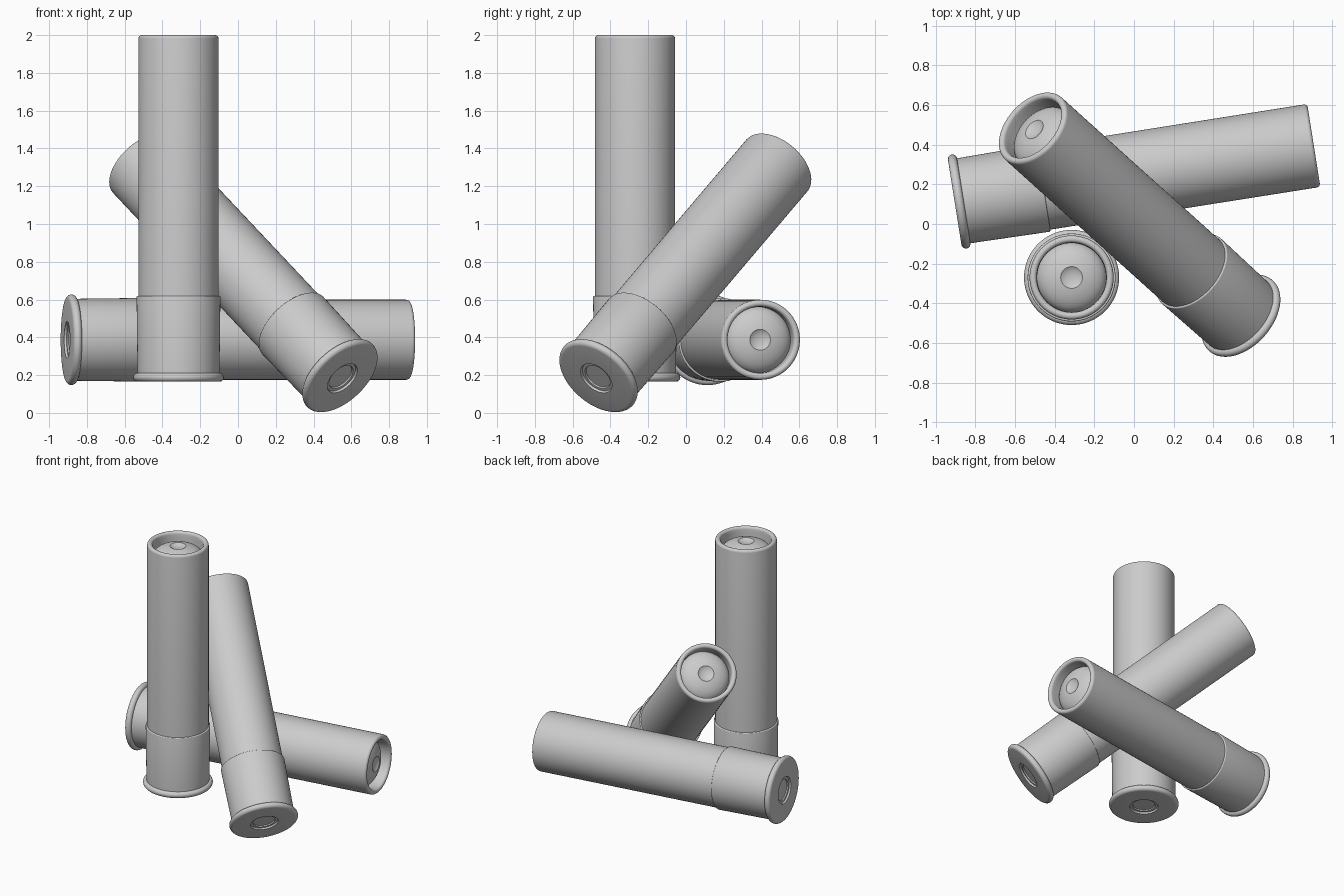
import bpy, bmesh, math
from mathutils import Matrix, Vector

cube = bpy.data.objects.get("Cube")
if cube:
    bpy.data.objects.remove(cube, do_unlink=True)

grey = bpy.data.materials.new("plain grey")
grey.use_nodes = True
grey.diffuse_color = (0.6, 0.6, 0.6, 1)
grey.node_tree.nodes["Principled BSDF"].inputs["Base Color"].default_value = (0.6, 0.6, 0.6, 1)

LENGTH = 1.835
SEGMENTS = 64


def arc(r, z, radius, start, end, steps=6):
    """Points of a rounded edge in the (radius, height) plane."""
    angles = [math.radians(start + (end - start) * i / steps) for i in range(steps + 1)]
    return [(r + radius * math.cos(a), z + radius * math.sin(a)) for a in angles]


def lathe(name, profile, place):
    """Turn a (radius, height) profile about the shell axis."""
    bm = bmesh.new()
    verts = [bm.verts.new((r, 0, z)) for r, z in profile]
    edges = [bm.edges.new(pair) for pair in zip(verts, verts[1:])]
    bmesh.ops.spin(bm, geom=verts + edges, cent=(0, 0, 0), axis=(0, 0, 1),
                   angle=math.tau, steps=SEGMENTS, use_duplicate=False)
    bmesh.ops.remove_doubles(bm, verts=bm.verts, dist=0.0001)
    bmesh.ops.recalc_face_normals(bm, faces=bm.faces)
    mesh = bpy.data.meshes.new(name)
    bm.to_mesh(mesh)
    bm.free()
    mesh.materials.append(grey)
    obj = bpy.data.objects.new(name, mesh)
    bpy.context.collection.objects.link(obj)
    obj.matrix_world = place
    bpy.ops.object.select_all(action="DESELECT")
    obj.select_set(True)
    bpy.context.view_layer.objects.active = obj
    bpy.ops.object.shade_smooth_by_angle(angle=math.radians(35))


# Metal head: recessed primer pocket, rounded rim, straight wall
head = [(0, 0.02), (0.075, 0.02), (0.078, 0.012), (0.094, 0.012), (0.098, 0)]
head += arc(0.217, 0.023, 0.023, -90, 90, 10)
head += [(0.217, 0.05)]
head += arc(0.216, 0.449, 0.006, 0, 90, 3)
head += [(0.205, 0.455), (0.205, 0.1), (0, 0.1)]

# Tube with rolled lip and open mouth
tube = [(0.205, 0.3), (0.212, 0.3)]
tube += arc(0.194, LENGTH - 0.018, 0.018, 0, 180, 10)
tube += [(0.174, LENGTH - 0.04), (0.174, LENGTH - 0.3)]

# Domed slug with a small dimple at its tip
DOME_RISE, DOME_RADIUS, TIP, DIMPLE = 0.085, 0.175, LENGTH - 0.02, 0.055
slug = [(0, TIP - 0.02), (DIMPLE * 0.5, TIP - 0.017), (DIMPLE * 0.85, TIP - 0.01)]
start = math.degrees(math.acos(DIMPLE / DOME_RADIUS))
for i in range(13):
    a = math.radians(start * (1 - i / 12))
    slug.append((DOME_RADIUS * math.cos(a), TIP - DOME_RISE * (1 - math.sin(a))))
slug += [(DOME_RADIUS, TIP - 0.25), (0, TIP - 0.25)]

# Base centre and mouth centre of each shell
shells = {
    "standing": ((-0.315, -0.27, 0.165), (-0.315, -0.27, 2.0)),
    "lying": ((-0.905, 0.11, 0.387), (0.905, 0.396, 0.387)),
    "leaning": ((0.553, -0.475, 0.183), (-0.517, 0.49, 1.32)),
}
for label, (base, mouth) in shells.items():
    axis = Vector(mouth) - Vector(base)
    place = Matrix.Translation(base) @ axis.to_track_quat("Z", "Y").to_matrix().to_4x4()
    lathe(label + "_shell_head", head, place)
    lathe(label + "_shell_tube", tube, place)
    lathe(label + "_shell_slug", slug, place)
